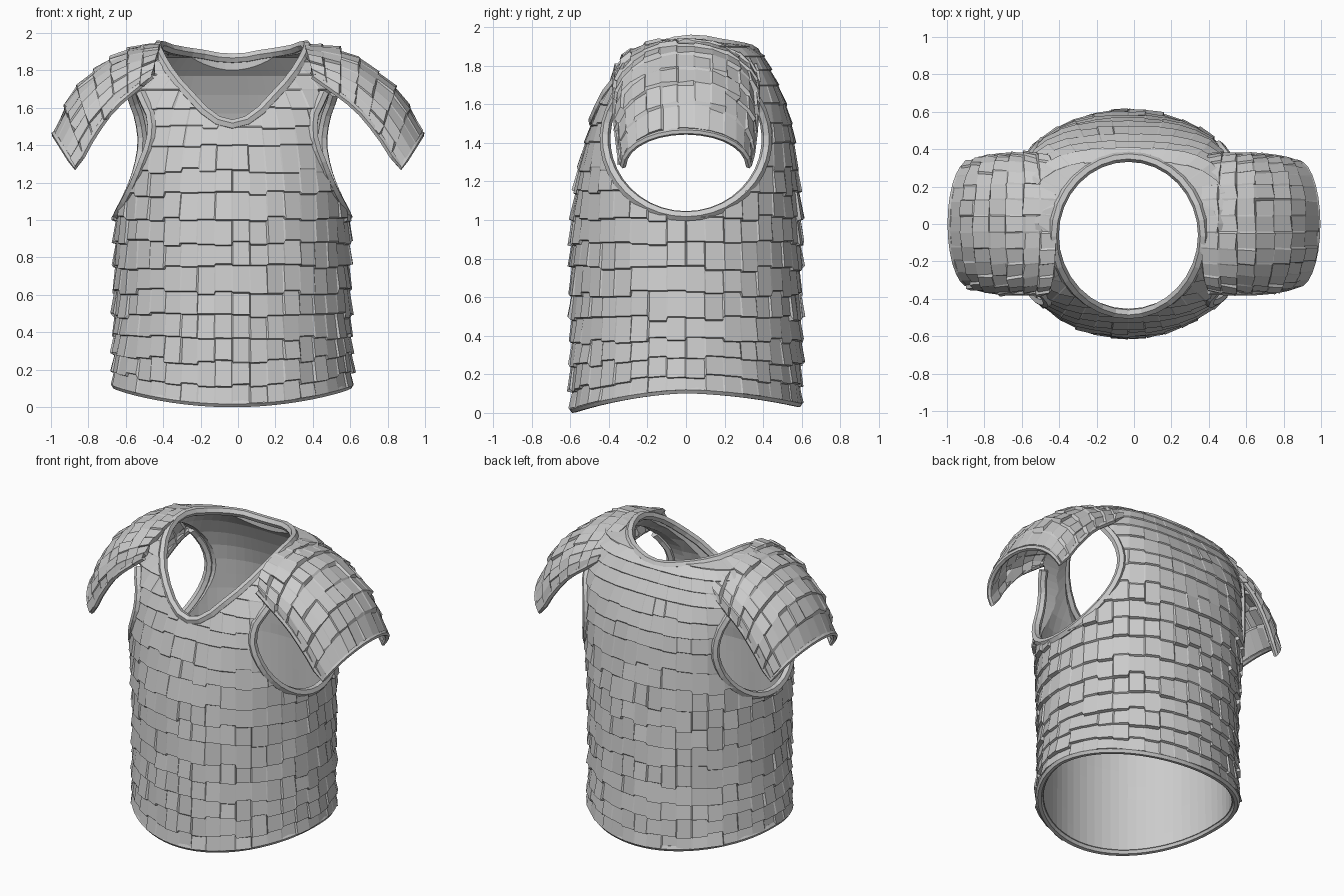
import bpy, bmesh, math, random
from mathutils import Vector

random.seed(4)
if "Cube" in bpy.data.objects:
    bpy.data.objects.remove(bpy.data.objects["Cube"])

steel = bpy.data.materials.new("pale_grey")
steel.use_nodes = True
steel.diffuse_color = (0.6, 0.6, 0.6, 1)
steel.node_tree.nodes["Principled BSDF"].inputs["Base Color"].default_value = (0.6, 0.6, 0.6, 1)

CX = -0.03      # the torso sits slightly off centre
TAU = 2 * math.pi
# torso sections: height, half width, front depth, back depth, squareness
SECTIONS = [(-0.3, .64, .59, .59, 2), (0.5, .625, .59, .59, 2), (1.0, .62, .585, .59, 2.2),
            (1.3, .62, .55, .575, 2.5), (1.5, .625, .49, .545, 2.7), (1.65, .62, .43, .5, 3),
            (1.75, .6, .36, .45, 3), (1.85, .56, .27, .4, 3), (1.9, .53, .19, .33, 3),
            (1.945, .47, .06, .1, 3)]


def lerp_table(table, k):
    """Interpolate rows of a table by its first column."""
    k = min(max(k, table[0][0]), table[-1][0])
    for a, b in zip(table, table[1:]):
        if k <= b[0]:
            f = (k - a[0]) / (b[0] - a[0])
            return [p + (q - p) * f for p, q in zip(a[1:], b[1:])]


def radius(ang, z):
    hx, front, back, n = lerp_table(SECTIONS, z)
    c, s = math.cos(ang), math.sin(ang)
    d = back if s > 0 else front
    return (abs(c / hx) ** n + abs(s / d) ** n) ** (-1 / n)


def hem_rise(ang):
    s = math.sin(ang)
    return 0.02 + 0.1 * (1 - abs(s) ** 1.6 * (0.7 if s > 0 else 1))


def torso_point(ang, z, off=0):
    r = radius(ang, z) + off
    lift = hem_rise(ang) * min(1, max(0, 1 - z / 0.45))
    return Vector((CX + r * math.cos(ang), r * math.sin(ang), z + lift))


def make_object(name, verts, faces):
    mesh = bpy.data.meshes.new(name)
    mesh.from_pydata(verts, [], faces)
    bm = bmesh.new()
    bm.from_mesh(mesh)
    bmesh.ops.recalc_face_normals(bm, faces=bm.faces)
    bm.to_mesh(mesh)
    bm.free()
    mesh.materials.append(steel)
    ob = bpy.data.objects.new(name, mesh)
    bpy.context.collection.objects.link(ob)
    return ob


def closed_loft(name, rings):
    """Skin stacked closed rings and fan both ends."""
    n = len(rings[0])
    verts = [v for ring in rings for v in ring]
    faces = [(r * n + i, r * n + (i + 1) % n, (r + 1) * n + (i + 1) % n, (r + 1) * n + i)
             for r in range(len(rings) - 1) for i in range(n)]
    for start in (0, (len(rings) - 1) * n):
        verts.append(sum((Vector(v) for v in verts[start:start + n]), Vector()) / n)
        faces += [(start + i, start + (i + 1) % n, len(verts) - 1) for i in range(n)]
    return make_object(name, verts, faces)


def rim(name, points, size, closed=True):
    """Faceted edging that follows a path."""
    curve = bpy.data.curves.new(name, 'CURVE')
    curve.dimensions = '3D'
    curve.bevel_depth = size
    curve.bevel_resolution = 1
    curve.use_fill_caps = True
    spline = curve.splines.new('POLY')
    spline.points.add(len(points) - 1)
    for p, co in zip(spline.points, points):
        p.co = (*co, 1)
    spline.use_cyclic_u = closed
    spline.use_smooth = False
    curve.materials.append(steel)
    ob = bpy.data.objects.new(name, curve)
    bpy.context.collection.objects.link(ob)


def plate_lift():
    """Most plates lie flat, a few are bent outwards."""
    return random.choice((0, 0.002, 0.004, 0.006, 0.012))


# torso: overlapping rows of plates, each flared at its lower edge
PLATES = 40
levels = [0, 0.1] + [0.1 + 0.13 * i for i in range(1, 11)] + [1.5, 1.6, 1.7, 1.78, 1.85, 1.9, 1.945]
rings = []
drop = [0] * PLATES
for row, (low, high) in enumerate(zip(levels, levels[1:])):
    fade = 1 if low < 1.15 else 0.5
    lifts = [plate_lift() * fade for _ in range(PLATES)]
    next_drop = [random.uniform(-.018, .018) * fade if high < 1.7 else 0 for _ in range(PLATES)]
    shift = 0.5 * (row % 2)
    lower, upper = [], []
    for i in range(PLATES):
        for edge in (0.04, 0.96):
            ang = TAU * (i + edge) / PLATES
            crumple = random.uniform(-.005, .005) * fade
            lower.append(torso_point(ang, low + drop[i], 0.012 * fade + lifts[i] + crumple))
            upper.append(torso_point(ang, high + next_drop[i] - 0.006, lifts[i] * .3 + crumple))
    rings += [lower, upper]
    drop = next_drop
torso = closed_loft("torso_plates", rings)

# cutters: hollow interior, neck opening, arm openings
cols = [TAU * i / 64 for i in range(64)]
hollow = closed_loft("hollow", [[torso_point(a, z, -.035) - Vector((0, 0, .03 if z > 1 else 0))
                                 for a in cols] for z in [-.3] + [.1 * i for i in range(20)] + [1.945]])
NX, NY, NYC = 0.40, 0.42, -0.06
neck = closed_loft("neck_cutter", [[(CX + NX * math.cos(a), NYC + NY * math.sin(a), z) for a in cols]
                                   for z in (1.2, 2.3)])
AY, AZ, AZC = 0.42, 0.4, 1.42
cutters = [hollow, neck]
for side in (1, -1):
    cutters.append(closed_loft("arm_cutter", [[(CX + side * x, AY * math.cos(a), AZC + AZ * math.sin(a))
                                               for a in cols] for x in (0.28, 1.2)]))
for cutter in cutters:
    cutter.hide_render = True
    mod = torso.modifiers.new("cut", 'BOOLEAN')
    mod.operation, mod.solver, mod.object = 'DIFFERENCE', 'EXACT', cutter
bpy.context.view_layer.update()
cut_mesh = bpy.data.meshes.new_from_object(torso.evaluated_get(bpy.context.evaluated_depsgraph_get()))
torso.modifiers.clear()
torso.data = cut_mesh
for cutter in cutters:
    bpy.data.objects.remove(cutter)

# hem and neck edging
rim("hem_rim", [torso_point(a, 0, -.008) for a in cols], 0.022)
neck_path = []
for a in cols[::2]:
    x, y = NX * math.cos(a), NYC + NY * math.sin(a)
    z = 1.945
    while z > 1.2 and radius(math.atan2(y, x), z) < math.hypot(x, y):
        z -= 0.005
    neck_path.append((CX + x, y, z - .01))
rim("neck_rim", neck_path, 0.028)

# shoulder guards: progress, ridge x, ridge z, edge x, edge z, half depth
GUARD = [(0, .38, 1.94, .43, 1.77, .36), (.25, .54, 1.915, .55, 1.68, .365),
         (.45, .68, 1.85, .65, 1.6, .365), (.7, .84, 1.72, .76, 1.46, .355),
         (.88, .93, 1.58, .83, 1.34, .34), (1, .98, 1.46, .87, 1.285, .325)]


def guard_point(side, k, t, off=0):
    rx, rz, ex, ez, d = lerp_table(GUARD, k)
    c, s = max(0, math.cos(t)), math.sin(t)
    out = Vector((0.5 * k * c, s, c)).normalized() * off
    x = ex + (rx - ex) * c + out.x
    return Vector((side * x + CX * (1 - k), d * s + out.y, ez + (rz - ez) * c + out.z))


def shoulder_guard(name, side):
    rows, plates = 7, 13
    verts = []
    for r in range(rows):
        lifts = [plate_lift() * 1.3 for _ in range(plates)]
        for k, flare in ((r / rows + .01, 0), ((r + 1) / rows, 0.012)):
            for i in range(plates):
                for edge in (0.05, 0.95):
                    t = math.pi * ((i + edge) / plates - 0.5)
                    wob = random.uniform(-.012, .012) if r < rows - 1 else 0
                    verts.append(guard_point(side, k + wob * (flare > 0), t, flare + lifts[i]
                                             + random.uniform(-.005, .005)))
    n = plates * 2
    faces = [(r * n + i, r * n + i + 1, (r + 1) * n + i + 1, (r + 1) * n + i)
             for r in range(rows * 2 - 1) for i in range(n - 1)]
    ob = make_object(name, verts, faces)
    # keep the outer skin facing up so thickness grows inwards
    if sum(p.normal.z * p.area for p in ob.data.polygons) < 0:
        ob.data.flip_normals()
    mod = ob.modifiers.new("thickness", 'SOLIDIFY')
    mod.thickness, mod.offset = 0.03, -1
    # edging down the front, round the lower edge and up the back
    half = math.pi / 2
    path = [guard_point(side, k / 8, -half) for k in range(8)]
    path += [guard_point(side, 1, -half + math.pi * i / 14) for i in range(15)]
    path += [guard_point(side, k / 8, half) for k in range(7, -1, -1)]
    rim(name + "_rim", path, 0.018, False)


for label, side in (("left", 1), ("right", -1)):
    shoulder_guard(label + "_shoulder_guard", side)
    # arm opening edging, running below the guard
    arm_path = []
    for i in range(29):
        a = math.radians(140 + 260 * i / 28)
        y, z = AY * math.cos(a), AZC + AZ * math.sin(a)
        hx, front, back, n = lerp_table(SECTIONS, z)
        x = hx * (1 - (abs(y) / (back if y > 0 else front)) ** n) ** (1 / n)
        arm_path.append((CX + side * (x - .005), y, z))
    rim(label + "_arm_rim", arm_path, 0.028, False)
